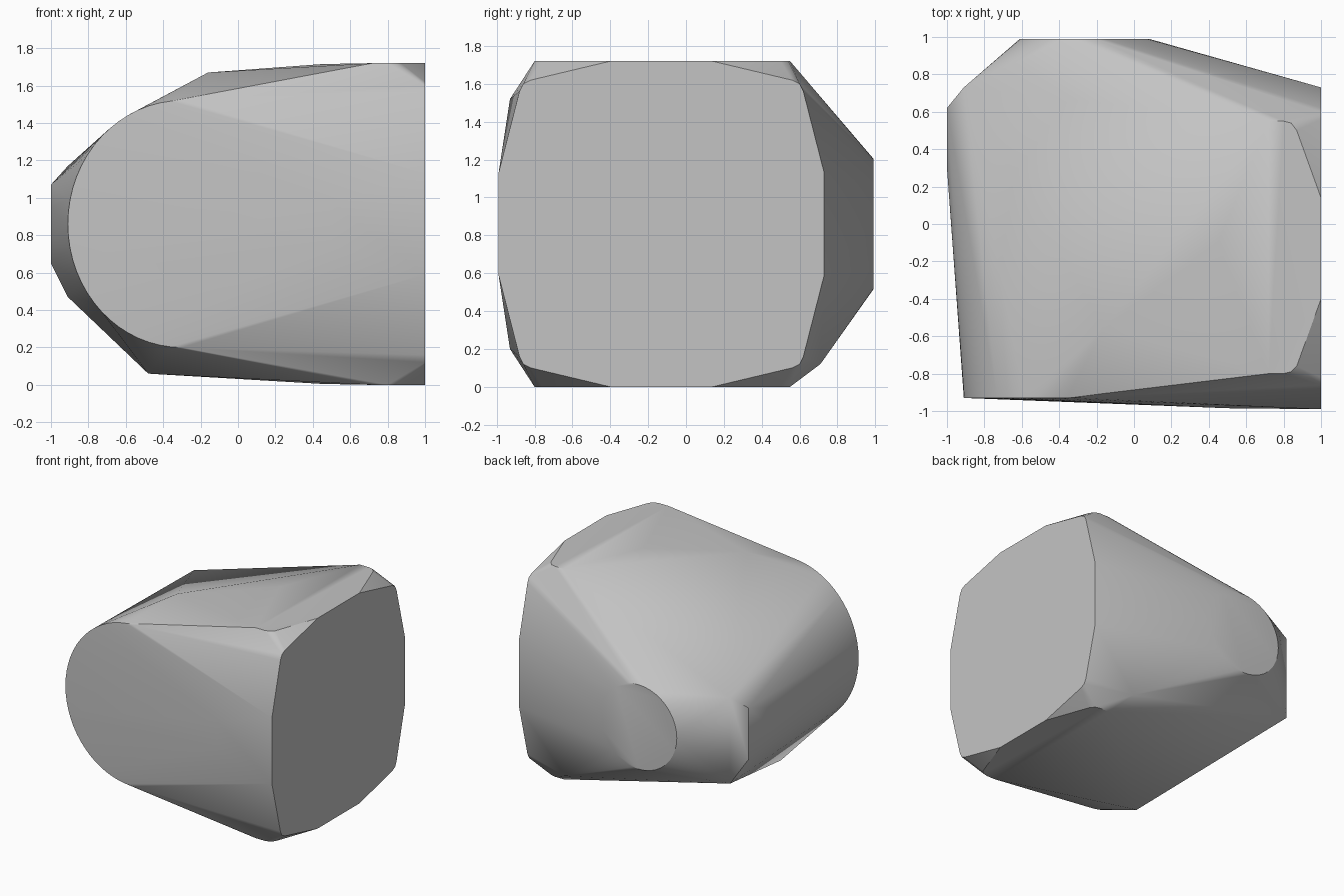
import bpy
import bmesh
from math import cos, sin, pi

HEIGHT = 1.72
MID = HEIGHT / 2

cube = bpy.data.objects.get("Cube")
if cube:
    bpy.data.objects.remove(cube, do_unlink=True)


def make_material(name, value):
    material = bpy.data.materials.new(name)
    material.use_nodes = True
    color = (value, value, value, 1)
    material.diffuse_color = color
    material.node_tree.nodes["Principled BSDF"].inputs["Base Color"].default_value = color
    return material


def arc(center_x, y, radius_x, radius_z, start, end, steps):
    """Points of an upright elliptical arc facing along y."""
    points = []
    for i in range(steps + 1):
        angle = start + (end - start) * i / steps
        points.append((center_x + radius_x * cos(angle), y, MID + radius_z * sin(angle)))
    return points


def both_heights(points):
    """Repeat points mirrored about the middle height."""
    return points + [(x, y, HEIGHT - z) for x, y, z in points]


def hull_object(name, points, material):
    mesh = bpy.data.meshes.new(name)
    bm = bmesh.new()
    for point in points:
        bm.verts.new(point)
    result = bmesh.ops.convex_hull(bm, input=bm.verts[:])
    loose = {item for key in ("geom_interior", "geom_unused") for item in result[key]
             if isinstance(item, bmesh.types.BMVert)}
    bmesh.ops.delete(bm, geom=list(loose), context='VERTS')
    # Merge the flat areas into single faces
    bmesh.ops.dissolve_limit(bm, angle_limit=pi / 360, verts=bm.verts[:], edges=bm.edges[:])
    bmesh.ops.recalc_face_normals(bm, faces=bm.faces[:])
    bm.to_mesh(mesh)
    bm.free()
    mesh.materials.append(material)
    obj = bpy.data.objects.new(name, mesh)
    bpy.context.collection.objects.link(obj)
    return obj


# Flat octagonal end with softened corners
end_face = both_heights([
    (1, -.99, 1.13), (1, -.88, 1.56), (1, -.86, 1.6), (1, -.82, 1.62), (1, -.4, HEIGHT),
    (1, .14, HEIGHT), (1, .56, 1.62), (1, .6, 1.6), (1, .62, 1.56), (1, .73, 1.13)])

# Flat top and bottom panels beside the octagonal end
cap_panels = both_heights([
    (.72, .55, HEIGHT), (.8, .55, HEIGHT), (.84, .54, HEIGHT), (.87, .5, HEIGHT),
    (.72, -.8, HEIGHT), (.8, -.8, HEIGHT), (.84, -.79, HEIGHT), (.87, -.76, HEIGHT),
    (.45, -.1, HEIGHT - .005)])

# Rounded front panel and the small round back panel
front_panel = arc(-.3, -.93, .61, .66, pi / 2, 3 * pi / 2, 32)
front_panel += both_heights([(.5, -.985, .75)])
back_panel = arc(-.265, .99, .345, .345, 0, 2 * pi, 40)

# Narrow facet on the far side, then the single peaks above and below
side_facet = both_heights([(-1, .62, 1.07), (-1, .3, .95)])
side_facet += [(-.91, .73, 1.17), (-.91, .73, .47)]
peaks = [(-.16, -.56, 1.67), (-.48, -.54, .06), (.6, .71, .12)]

stone = make_material("stone_grey", .55)
body = hull_object("faceted_body",
                   end_face + cap_panels + front_panel + back_panel + side_facet + peaks, stone)

# Smooth the gentle transitions and keep the panel borders crisp
bpy.ops.object.select_all(action='DESELECT')
body.select_set(True)
bpy.context.view_layer.objects.active = body
bpy.ops.object.shade_smooth_by_angle(angle=pi / 6)
